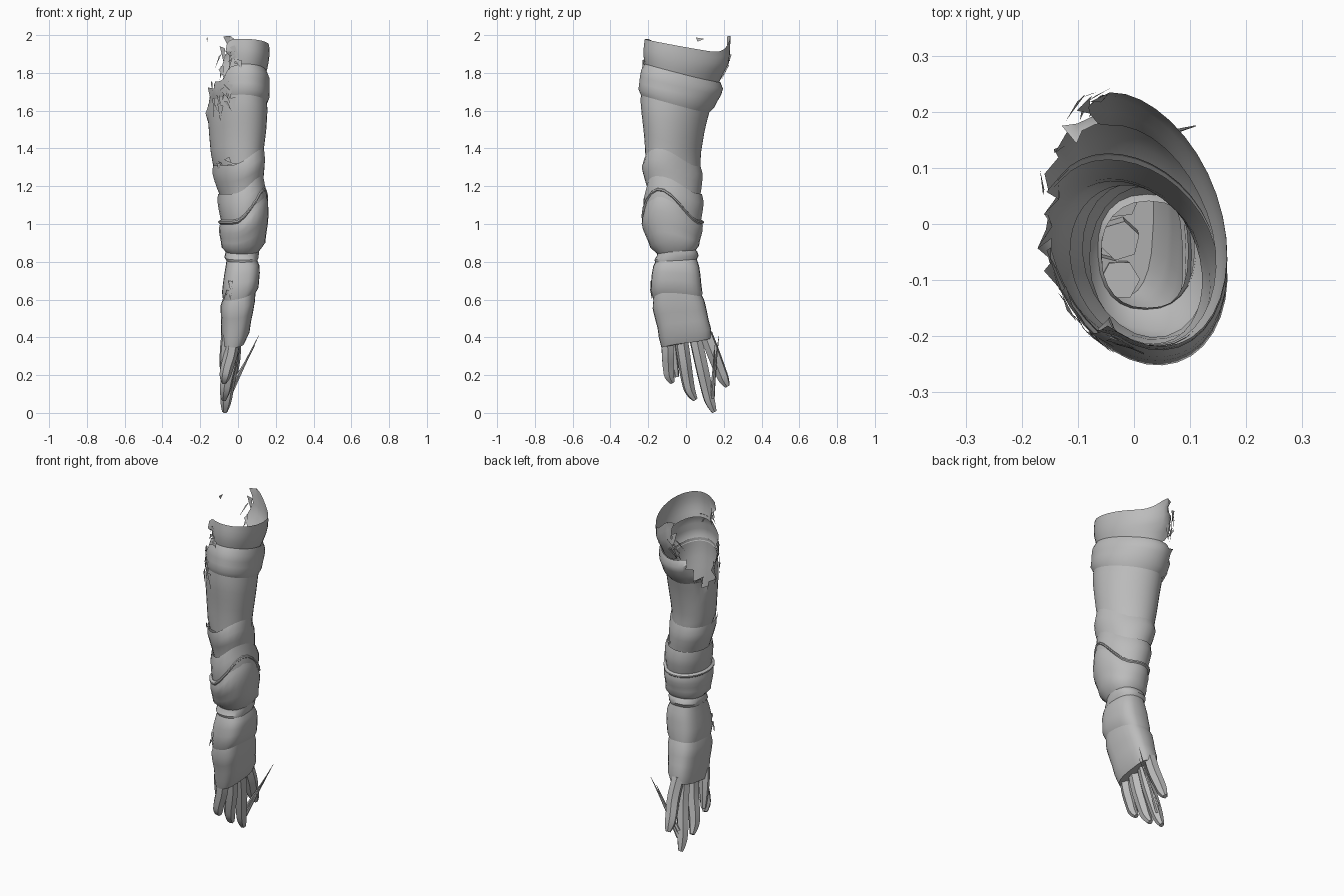
import bpy, bmesh, math, random
from mathutils import Vector

random.seed(4)
if "Cube" in bpy.data.objects:
    bpy.data.objects.remove(bpy.data.objects["Cube"])

grey = bpy.data.materials.new("plain_grey")
grey.use_nodes = True
TONE = (0.5, 0.5, 0.5, 1)
grey.diffuse_color = TONE
grey.node_tree.nodes["Principled BSDF"].inputs["Base Color"].default_value = TONE

# Arm outline: height, x min, x max, y min, y max
OUTLINE = [
    (0.34, -.095, .035, -.14, .145), (0.42, -.09, .06, -.145, .14),
    (0.60, -.085, .085, -.18, .09), (0.66, -.08, .105, -.185, .08),
    (0.77, -.065, .115, -.175, .07), (0.83, -.07, .105, -.16, .065),
    (0.87, -.085, .14, -.185, .065), (1.00, -.09, .15, -.225, .08),
    (1.13, -.10, .15, -.215, .085), (1.20, -.112, .135, -.205, .08),
    (1.31, -.132, .13, -.225, .075), (1.38, -.145, .135, -.215, .08),
    (1.50, -.155, .15, -.225, .10), (1.58, -.16, .155, -.235, .12),
    (1.70, -.16, .16, -.245, .19), (1.77, -.16, .16, -.24, .19),
    (1.85, -.155, .16, -.225, .225), (2.00, -.155, .168, -.217, .235)]


def outline(z):
    """Interpolated limits of the arm at a height."""
    z = min(max(z, OUTLINE[0][0]), OUTLINE[-1][0])
    for a, b in zip(OUTLINE, OUTLINE[1:]):
        if z <= b[0]:
            t = (z - a[0]) / (b[0] - a[0])
            return [p + (q - p) * t for p, q in zip(a[1:], b[1:])]


def ramp(z, low, high):
    return min(max((z - low) / (high - low), 0), 1)


def surface(angle, z, out=0):
    """Point on the arm: a boxy hand section turning into a skewed oval."""
    x0, x1, y0, y1 = outline(z)
    skew = 0.13 * ramp(z, 0.85, 1.3)
    power = 0.68 + 0.32 * ramp(z, 0.75, 0.95)
    c, s = math.cos(angle + skew), math.sin(angle - skew)
    c = math.copysign(abs(c) ** power, c)
    s = math.copysign(abs(s) ** power, s)
    return Vector(((x0 + x1) / 2 + c * ((x1 - x0) / 2 + out),
                   (y0 + y1) / 2 + s * ((y1 - y0) / 2 + out), z))


def torn(angle, z):
    """True inside the ragged opening near the shoulder."""
    deg = math.degrees(angle) % 360
    if z > 1.77:
        return 112 < deg < 247
    t = ramp(z, 1.55, 1.75)
    return t > 0 and 150 - 18 * t < deg < 150 + 58 * t


def finish(name, bm):
    mesh = bpy.data.meshes.new(name)
    bm.to_mesh(mesh)
    bm.free()
    mesh.materials.append(grey)
    ob = bpy.data.objects.new(name, mesh)
    bpy.context.collection.objects.link(ob)
    smooth(ob)


def smooth(ob):
    bpy.ops.object.select_all(action='DESELECT')
    ob.select_set(True)
    bpy.context.view_layer.objects.active = ob
    if ob.type == 'CURVE':
        bpy.ops.object.convert(target='MESH')
    bpy.ops.object.shade_smooth_by_angle(angle=math.radians(40))


def sleeve(name, top, bottom, outs, peak=0, peak_low=0, slope=0,
           rip=False, dip=False, cap=False):
    """Loft rings around the arm; peak lifts the edge on the outer side."""
    bm = bmesh.new()
    rings = []
    n = len(outs) - 1
    sides = 36 if rip else 24
    for i, out in enumerate(outs):
        t = i / n
        ring = []
        for k in range(sides):
            a = math.tau * k / sides
            lift = max(0, math.cos(a + 0.45)) ** 2
            z = top + (bottom - top) * t
            z += lift * (peak + (peak_low - peak) * t)
            z -= slope * math.sin(a) * 0.2
            if dip:
                z += (1 - t) * 0.1 * max(0, math.sin(a - 0.3)) ** 6
            ring.append(bm.verts.new(surface(a, z, out)))
        rings.append(ring)
    for upper, lower in zip(rings, rings[1:]):
        for k in range(sides):
            j = (k + 1) % sides
            bm.faces.new((upper[j], upper[k], lower[k], lower[j]))
    if cap:
        bm.faces.new(rings[-1][::-1])
    if rip:
        gone = []
        for f in bm.faces:
            m = f.calc_center_median()
            x0, x1, y0, y1 = outline(m.z)
            a = math.atan2((m.y - (y0 + y1) / 2) / (y1 - y0),
                           (m.x - (x0 + x1) / 2) / (x1 - x0))
            if torn(a, m.z):
                gone.append(f)
        edge = {v for f in gone for v in f.verts}
        bmesh.ops.delete(bm, geom=gone, context='FACES')
        # Fray the torn border
        for v in edge:
            if v.is_valid and v.link_faces:
                v.co += Vector([random.uniform(-.015, .015) for _ in range(3)])
                v.co.z = min(v.co.z, 2)
    finish(name, bm)


# Shoulder bands, each tucked into the wider one below, and the upper arm
sleeve("shoulder_band_upper", 1.94, 1.79, [0, .003, .004, .002, -.004, -.014],
       slope=.2, rip=True, dip=True)
sleeve("shoulder_band_lower", 1.80, 1.63, [-.008, .006, .006, .006, .008, -.006],
       slope=.25, rip=True)
sleeve("upper_arm", 1.65, 1.27, [-.006, 0, 0, 0, 0, 0, 0, -.01], slope=.25, rip=True)

# Overlapping elbow layers, each rising to a point on the outer side
sleeve("elbow_layer_upper", 1.31, 1.14, [.002, .012, .008, 0, -.01], peak=.09, peak_low=.04)
sleeve("elbow_layer_lower", 1.16, .98, [.002, .01, .006, 0, -.01], peak=.10, peak_low=.04)

# Forearm guard with its raised rim
sleeve("forearm_guard", 1.01, .85, [.002, .01, .012, .008, .004, .002, -.015],
       peak=.175, slope=-.04)
sleeve("guard_rim", 1.022, .998, [0, .014, .014, .004], peak=.175, peak_low=.175)

# Wrist, cuff and hand
sleeve("wrist_band", .865, .80, [-.025, -.006, .002, -.01], slope=-.06)
sleeve("cuff", .82, .595, [-.01, 0, .003, .003, .003, -.006], peak_low=.035)
sleeve("hand", .62, .37, [-.008, .006, .004, 0, 0, -.01], peak=.035, slope=-.12, cap=True)


def tapered_limb(name, points, radii):
    curve = bpy.data.curves.new(name, 'CURVE')
    curve.dimensions = '3D'
    curve.bevel_depth = 1
    curve.bevel_resolution = 1
    curve.use_fill_caps = True
    curve.resolution_u = 4
    line = curve.splines.new('NURBS')
    line.points.add(len(points) - 1)
    for p, co, r in zip(line.points, points, radii):
        p.co = (*co, 1)
        p.radius = r
    line.use_endpoint_u = True
    line.order_u = 3
    curve.materials.append(grey)
    ob = bpy.data.objects.new(name, curve)
    bpy.context.collection.objects.link(ob)
    smooth(ob)


# Fingers: root y, tip y, tip height, tip x, sideways bow
FINGERS = {"little_finger": (-.10, -.07, .16, -.075, -.015),
           "ring_finger": (-.03, .05, .07, -.075, -.02),
           "middle_finger": (.045, .15, .005, -.07, -.01),
           "index_finger": (.105, .22, .14, -.035, -.005)}
for name, (y0, y1, z, x, bow) in FINGERS.items():
    root = Vector((-.025, y0, .42))
    tip = Vector((x, y1, z))
    path = [root.lerp(tip, t) + Vector((out, bow * side, 0))
            for t, out, side in ((0, 0, 0), (.35, .012, .5), (.7, 0, 1), (.9, 0, 1), (1, 0, 0))]
    tapered_limb(name, path, (.036, .037, .034, .03, .014))
tapered_limb("thumb", [(-.055, -.09, .41), (-.075, -.07, .30), (-.08, -.05, .19)],
             (.034, .03, .014))

# Long thin claws sweeping back up from the fingertips
for i, (y, z) in enumerate(((.175, .41), (.15, .36))):
    tapered_limb(f"claw_spike_{i + 1}",
                 [(-.05, .14, .08 + i * .04), (.02, .15, .23), (.11 - i * .02, y, z)],
                 (.012, .008, .001))


def tatters(name, count, angles, heights, size):
    """Loose ragged slivers lying along the cloth."""
    bm = bmesh.new()
    for _ in range(count):
        a = math.radians(random.uniform(*angles))
        z = random.uniform(*heights)
        spread = random.uniform(.1, .25)
        corners = [(a, z), (a + spread, z + random.uniform(-.02, .02)),
                   (a + random.uniform(-.1, .3), z - random.uniform(.4, 1) * size)]
        bm.faces.new([bm.verts.new(surface(b, min(h, 2), random.uniform(.004, .014)))
                      for b, h in corners])
    finish(name, bm)


tatters("front_tear_shreds", 12, (200, 245), (1.60, 1.76), .11)
tatters("top_front_shreds", 7, (243, 255), (1.80, 1.96), .06)
tatters("top_back_shreds", 7, (95, 115), (1.78, 1.98), .08)
tatters("cuff_shreds", 5, (225, 245), (.64, .71), .06)
tatters("elbow_shreds", 4, (205, 240), (1.30, 1.34), .03)
tatters("loose_shred", 1, (162, 166), (1.98, 1.98), .02)
